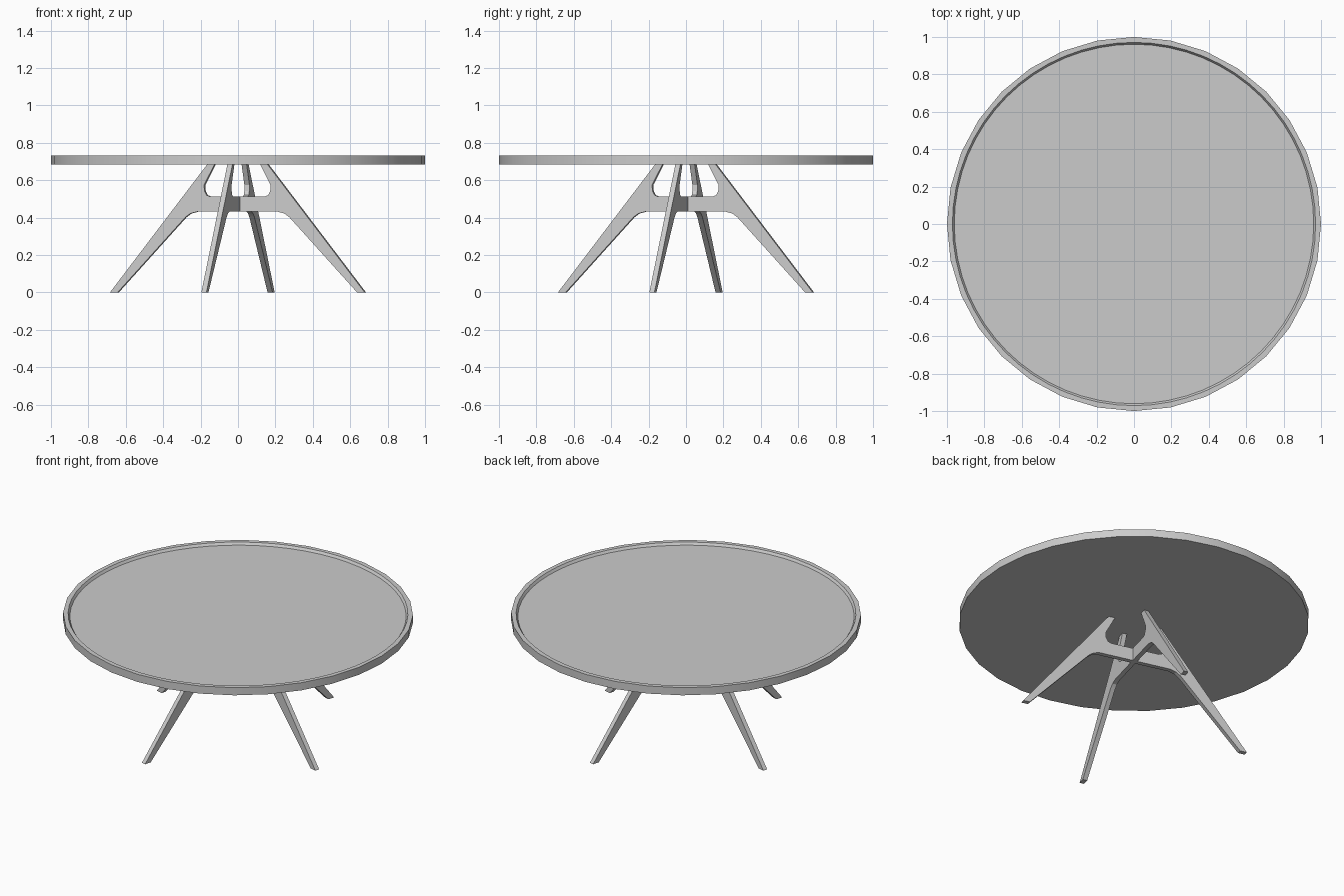
import bpy, bmesh, math

if "Cube" in bpy.data.objects:
    bpy.data.objects.remove(bpy.data.objects["Cube"], do_unlink=True)

# One plain grey for the whole table
grey = bpy.data.materials.new("plain_grey")
grey.use_nodes = True
COLOUR = (0.6, 0.6, 0.6, 1.0)
grey.diffuse_color = COLOUR
bsdf = next(n for n in grey.node_tree.nodes if n.type == 'BSDF_PRINCIPLED')
bsdf.inputs["Base Color"].default_value = COLOUR


def finish(bm, name, smooth_angle):
    """Turn a bmesh into a shaded, coloured object."""
    bmesh.ops.recalc_face_normals(bm, faces=bm.faces[:])
    mesh = bpy.data.meshes.new(name)
    bm.to_mesh(mesh)
    bm.free()
    mesh.materials.append(grey)
    obj = bpy.data.objects.new(name, mesh)
    bpy.context.collection.objects.link(obj)
    bpy.ops.object.select_all(action='DESELECT')
    obj.select_set(True)
    bpy.context.view_layer.objects.active = obj
    bpy.ops.object.shade_smooth_by_angle(angle=math.radians(smooth_angle))
    return obj


# Tabletop: faceted 32-sided edge, round recess with a sloped lip
SEGMENTS = 64
FLAT = math.cos(2 * math.pi / SEGMENTS)  # pulls every second vertex onto the facet
PROFILE = [(1.0, 0.685, True), (1.0, 0.733, True),
           (0.971, 0.733, False), (0.961, 0.718, False)]
bm = bmesh.new()
rings = []
for radius, z, faceted in PROFILE:
    ring = []
    for i in range(SEGMENTS):
        a = 2 * math.pi * i / SEGMENTS
        r = radius * (FLAT if faceted and i % 2 else 1)
        ring.append(bm.verts.new((r * math.cos(a), r * math.sin(a), z)))
    rings.append(ring)
for low, high in zip(rings, rings[1:]):
    for i in range(SEGMENTS):
        j = (i + 1) % SEGMENTS
        bm.faces.new((low[i], low[j], high[j], high[i]))
bm.faces.new(rings[0])
bm.faces.new(rings[-1])
finish(bm, "tabletop", 30)

# Leg frames: half outline of a splayed leg pair with a crossbar, mirrored
HALF = [(0.150, 0.512), (0.170, 0.520), (0.182, 0.542), (0.184, 0.575),
        (0.125, 0.687), (0.165, 0.687), (0.705, 0.0), (0.663, 0.0),
        (0.288, 0.402), (0.260, 0.422), (0.222, 0.432)]
THICK = 0.028


def leg_frame(name, angle):
    outline = HALF + [(-x, z) for x, z in reversed(HALF)]
    bm = bmesh.new()
    face = bm.faces.new([bm.verts.new((x, -THICK / 2, z)) for x, z in outline])
    grown = bmesh.ops.extrude_face_region(bm, geom=[face])["geom"]
    bmesh.ops.translate(bm, vec=(0, THICK, 0),
                        verts=[g for g in grown if isinstance(g, bmesh.types.BMVert)])
    obj = finish(bm, name, 20)
    obj.rotation_euler.z = math.radians(angle)


leg_frame("side_leg_frame", -15)
leg_frame("front_back_leg_frame", 75)
